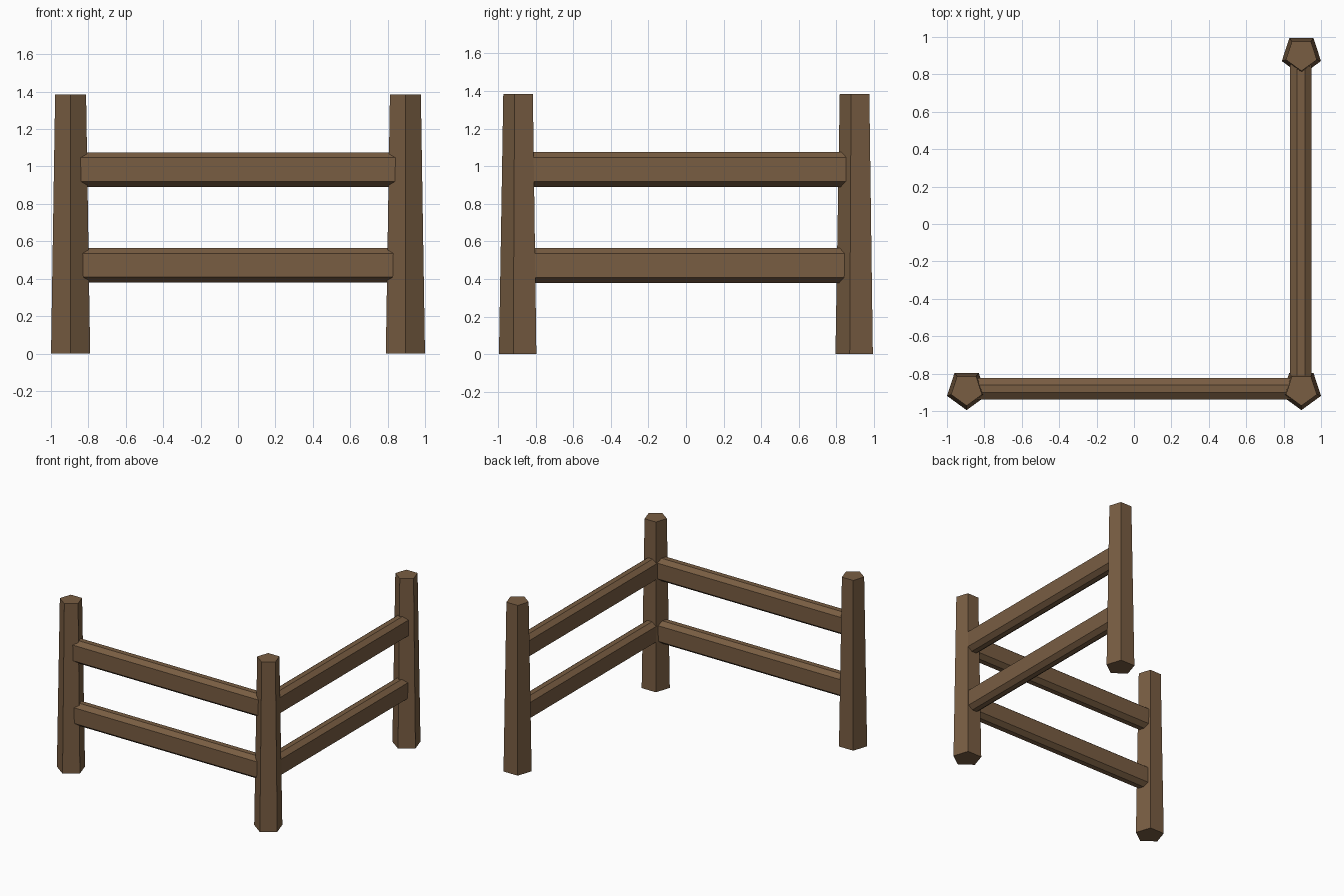
import bpy, bmesh, math
from mathutils import Vector

if "Cube" in bpy.data.objects:
    bpy.data.objects.remove(bpy.data.objects["Cube"])

wood = bpy.data.materials.new("brown_wood")
wood.diffuse_color = (0.19, 0.11, 0.055, 1)
wood.use_nodes = True
wood.node_tree.nodes["Principled BSDF"].inputs["Base Color"].default_value = wood.diffuse_color


def loft(name, rings):
    """Closed prism through two matching rings of points."""
    bm = bmesh.new()
    a, b = [[bm.verts.new(p) for p in ring] for ring in rings]
    n = len(a)
    for i in range(n):
        j = (i + 1) % n
        bm.faces.new((a[i], a[j], b[j], b[i]))
    bm.faces.new(a[::-1])
    bm.faces.new(b)
    bmesh.ops.recalc_face_normals(bm, faces=bm.faces)
    mesh = bpy.data.meshes.new(name)
    bm.to_mesh(mesh)
    bm.free()
    mesh.materials.append(wood)
    obj = bpy.data.objects.new(name, mesh)
    bpy.context.collection.objects.link(obj)
    return obj


# Tapered five-sided posts, one corner pointing to the front
def post(name, x, y):
    def ring(r, z):
        angles = [math.radians(-90 + 72 * i) for i in range(5)]
        return [(x + r * math.cos(t), y + r * math.sin(t), z) for t in angles]
    loft(name, [ring(0.11, 0), ring(0.087, 1.385)])


X, Y0, Y1 = 0.895, -0.885, 0.905
post("left_post", -X, Y0)
post("corner_post", X, Y0)
post("back_post", X, Y1)


# Chamfered rails running between post centres
def rail(name, start, end):
    start, end = Vector(start), Vector(end)
    side = (end - start).normalized().cross(Vector((0, 0, 1)))
    quarter = [(0.058, 0.064), (0.021, 0.093)]
    half = quarter + [(-w, h) for w, h in reversed(quarter)]
    profile = half + [(-w, -h) for w, h in half]
    loft(name, [[p + side * w + Vector((0, 0, h)) for w, h in profile]
                for p in (start, end)])


for level, z in (("lower", 0.472), ("upper", 0.983)):
    rail(level + "_front_rail", (-X, -0.881, z), (X, -0.881, z))
    rail(level + "_side_rail", (0.892, Y0, z), (0.892, Y1, z))
